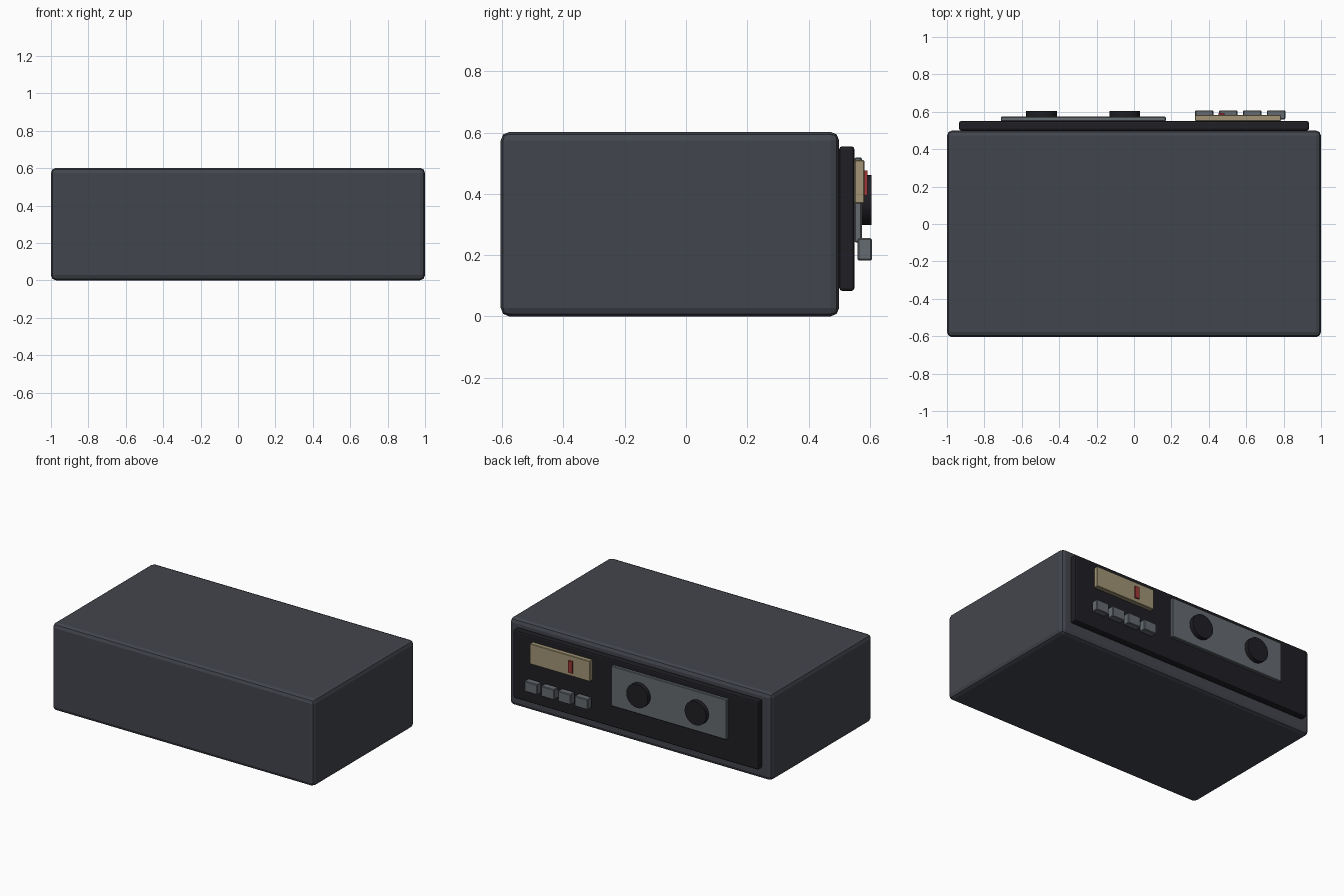
import bpy
from math import pi

if "Cube" in bpy.data.objects:
    bpy.data.objects.remove(bpy.data.objects["Cube"])


def material(name, rgb):
    m = bpy.data.materials.new(name)
    m.diffuse_color = (*rgb, 1)
    m.use_nodes = True
    m.node_tree.nodes["Principled BSDF"].inputs["Base Color"].default_value = m.diffuse_color
    return m


CASE = material("case_slate", (0.055, 0.06, 0.075))
BLACK = material("panel_black", (0.014, 0.014, 0.018))
METAL = material("dull_metal", (0.13, 0.145, 0.16))
CREAM = material("dial_cream", (0.36, 0.30, 0.18))
RED = material("needle_red", (0.35, 0.04, 0.04))


def finish(ob, name, mat, bevel, segments):
    ob.name = name
    ob.data.materials.append(mat)
    if bevel:
        mod = ob.modifiers.new("bevel", 'BEVEL')
        mod.width, mod.segments = bevel, segments
        mod.limit_method = 'ANGLE'
    return ob


def box(name, x, y, z, mat, bevel=0.0, segments=2):
    """Box spanning the (low, high) pairs x, y, z."""
    spans = (x, y, z)
    bpy.ops.mesh.primitive_cube_add(size=1, location=[(a + b) / 2 for a, b in spans])
    ob = bpy.context.object
    ob.scale = [b - a for a, b in spans]
    bpy.ops.object.transform_apply(location=False, rotation=False, scale=True)
    return finish(ob, name, mat, bevel, segments)


# Main case and raised control panel
box("case", (-1, 1), (-0.605, 0.5), (0, 0.602), CASE, 0.028)
box("control_panel", (-0.935, 0.935), (0.5, 0.55), (0.083, 0.555), BLACK, 0.01)

# Cassette door with two reels
box("cassette_door", (-0.712, 0.17), (0.55, 0.574), (0.241, 0.519), METAL, 0.004, 1)
for i, x in enumerate((-0.495, -0.05)):
    bpy.ops.mesh.primitive_cylinder_add(vertices=24, radius=0.082, depth=0.03,
                                        location=(x, 0.59, 0.38), rotation=(pi / 2, 0, 0))
    reel = bpy.context.object
    bpy.ops.object.shade_smooth_by_angle()
    finish(reel, f"reel_{i + 1}", BLACK, 0, 0)

# Tuning dial with needle
box("tuning_dial", (0.327, 0.785), (0.55, 0.582), (0.369, 0.51), CREAM, 0.003, 1)
box("dial_needle", (0.453, 0.485), (0.578, 0.593), (0.395, 0.476), RED)

# Row of push buttons
for i in range(4):
    x = 0.376 + i * 0.128
    box(f"button_{i + 1}", (x - 0.049, x + 0.049), (0.56, 0.607), (0.183, 0.255),
        METAL, 0.004, 1)
